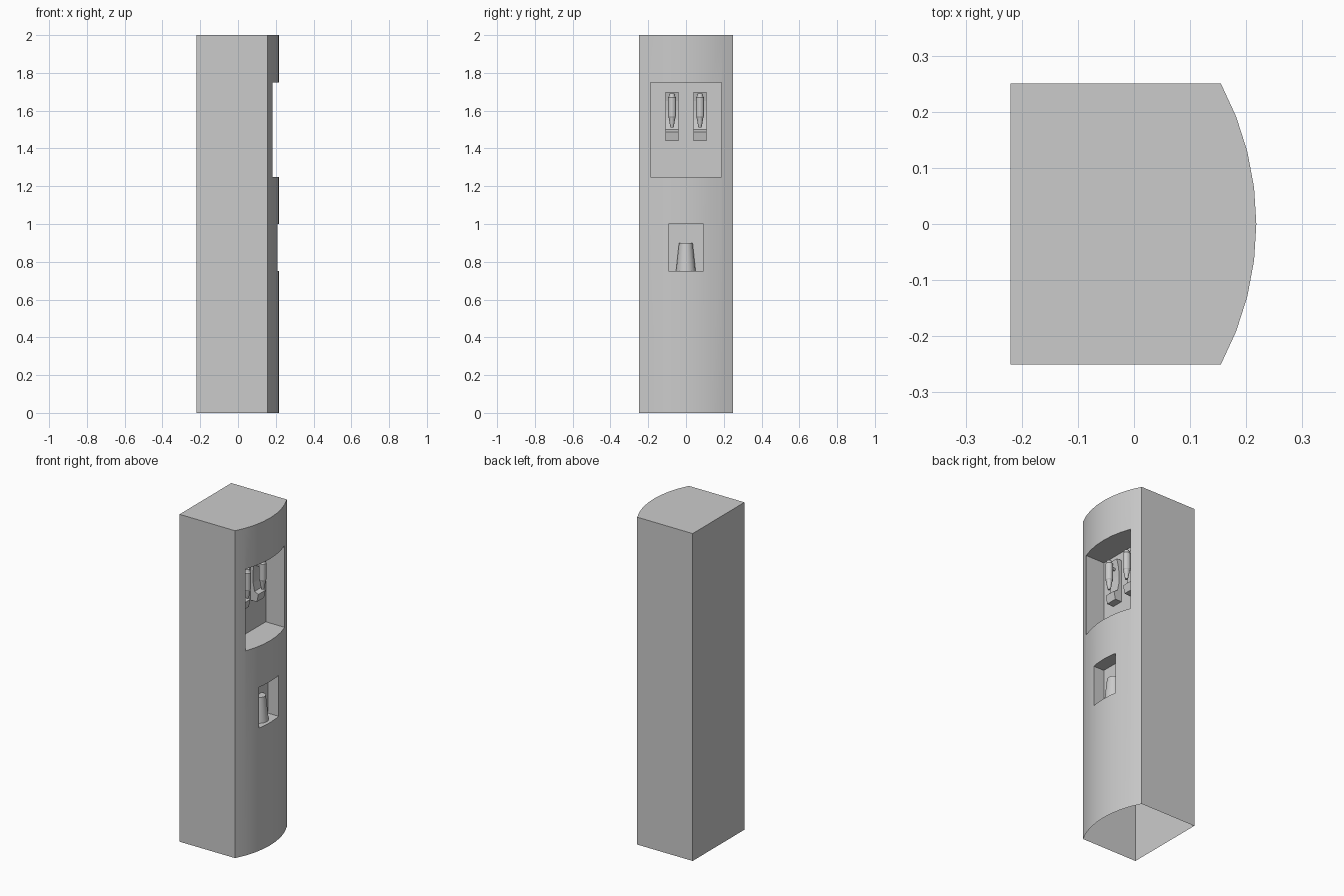
import bpy, bmesh, math
from mathutils import Matrix, Vector

if "Cube" in bpy.data.objects:
    bpy.data.objects.remove(bpy.data.objects["Cube"])


def finish(name, bm):
    bmesh.ops.recalc_face_normals(bm, faces=bm.faces)
    me = bpy.data.meshes.new(name)
    bm.to_mesh(me)
    bm.free()
    ob = bpy.data.objects.new(name, me)
    bpy.context.collection.objects.link(ob)
    return ob


def prism(name, pts, vec):
    bm = bmesh.new()
    f = bm.faces.new([bm.verts.new(p) for p in pts])
    r = bmesh.ops.extrude_face_region(bm, geom=[f])
    bmesh.ops.translate(bm, vec=vec, verts=[v for v in r["geom"] if isinstance(v, bmesh.types.BMVert)])
    return finish(name, bm)


def lathe(name, profile, loc, n=16):
    bm = bmesh.new()
    rings = [[bm.verts.new((r * math.cos(2 * math.pi * i / n), r * math.sin(2 * math.pi * i / n), z))
              for i in range(n)] for r, z in profile]
    for a, b in zip(rings, rings[1:]):
        for i in range(n):
            bm.faces.new((a[i], a[(i + 1) % n], b[(i + 1) % n], b[i]))
    bm.faces.new(rings[0])
    bm.faces.new(rings[-1])
    ob = finish(name, bm)
    ob.location = loc
    return ob


def smooth(ob):
    bpy.ops.object.select_all(action='DESELECT')
    ob.select_set(True)
    bpy.context.view_layer.objects.active = ob
    bpy.ops.object.shade_smooth_by_angle(angle=math.radians(20))


# Cabinet with bowed front
R, FRONT = 0.5275, 0.218
half = math.asin(0.25 / R)
pts = [(-0.22, 0.25, 0), (-0.22, -0.25, 0)]
for i in range(9):
    a = -half + 2 * half * i / 8
    pts.append((FRONT - R + R * math.cos(a), R * math.sin(a), 0))
body = prism("cabinet", pts, (0, 0, 2))

# Dispensing niche and cup niche
WALL = 0.056
for x, w, z0, z1 in ((WALL, 0.188, 1.25, 1.75), (0.137, 0.093, 0.75, 1.0)):
    cut = prism("niche_cutter", [(x, -w, z0), (0.4, -w, z0), (0.4, w, z0), (x, w, z0)], (0, 0, z1 - z0))
    cut.hide_render = True
    mod = body.modifiers.new("niche", 'BOOLEAN')
    mod.object = cut
    mod.solver = 'EXACT'
    bpy.context.view_layer.objects.active = body
    bpy.ops.object.modifier_apply(modifier=mod.name)
    bpy.data.objects.remove(cut)

# Open underside
bm = bmesh.new()
bm.from_mesh(body.data)
bmesh.ops.delete(bm, geom=[f for f in bm.faces if all(v.co.z < 0.001 for v in f.verts)], context='FACES')
bm.to_mesh(body.data)
bm.free()
smooth(body)

# Taps on curved brackets
side = [(WALL, 1.44), (0.10, 1.44), (0.11, 1.488), (0.085, 1.50), (0.075, 1.55),
        (0.073, 1.60), (0.078, 1.65), (0.09, 1.70), (WALL, 1.70)]
for tag, y in (("left", -0.074), ("right", 0.074)):
    prism("tap_bracket_" + tag, [(x, y - 0.035, z) for x, z in side], (0, 0.07, 0))
    smooth(lathe("tap_" + tag, [(0.008, 1.51), (0.012, 1.53), (0.018, 1.565), (0.021, 1.57), (0.021, 1.67),
                                (0.017, 1.675), (0.013, 1.69)], (0.115, y, 0)))
    stem = lathe("tap_stem_" + tag, [(0.009, 0), (0.009, 0.045)], (0.07, y, 1.65), 12)
    stem.rotation_euler = (0, math.pi / 2, 0)
    smooth(stem)

# Cup
smooth(lathe("cup", [(0.052, 0.75), (0.036, 0.90)], (0.145, -0.001, 0), 24))
